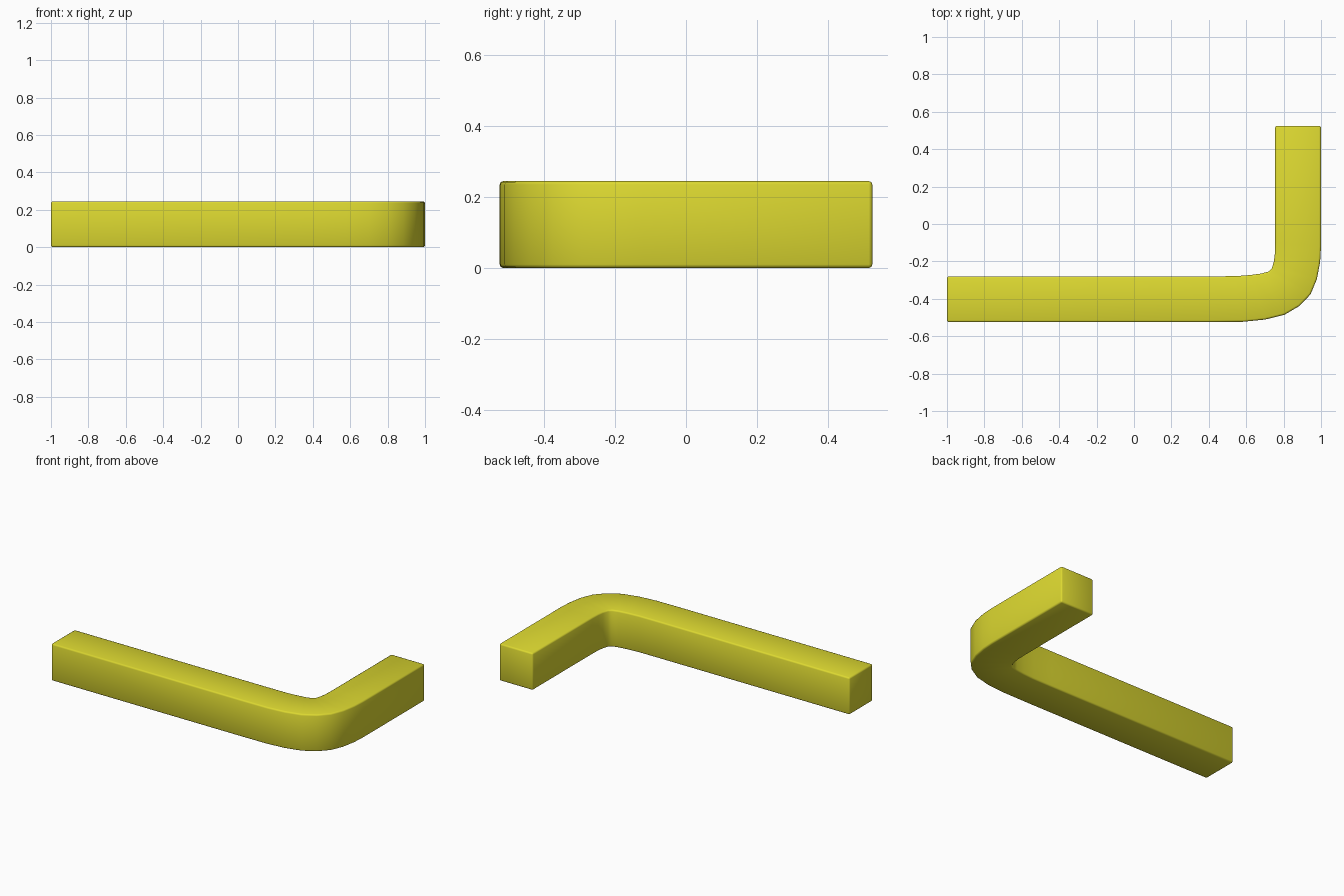
import bpy, bmesh

if "Cube" in bpy.data.objects:
    bpy.data.objects.remove(bpy.data.objects["Cube"])

HEIGHT = 0.245

# Paired outer / inner points of the bent bar, seen from above
outer = [(-1, -0.525), (0.40, -0.525), (0.58, -0.523), (0.70, -0.511), (0.805, -0.485),
         (0.885, -0.438), (0.944, -0.376), (0.978, -0.294), (0.995, -0.203),
         (1.0, -0.12), (1.0, 0.525)]
inner = [(-1, -0.28), (0.40, -0.28), (0.54, -0.279), (0.62, -0.273), (0.68, -0.265),
         (0.72, -0.254), (0.737, -0.237), (0.748, -0.20), (0.753, -0.16),
         (0.755, -0.10), (0.755, 0.525)]

# Square sections joined into one bar
bm = bmesh.new()
rings = []
for (ox, oy), (ix, iy) in zip(outer, inner):
    rings.append([bm.verts.new(p) for p in ((ox, oy, 0), (ix, iy, 0),
                                            (ix, iy, HEIGHT), (ox, oy, HEIGHT))])
for a, b in zip(rings, rings[1:]):
    for i in range(4):
        j = (i + 1) % 4
        bm.faces.new((a[i], a[j], b[j], b[i]))
bm.faces.new(rings[0])
bm.faces.new(rings[-1])
bmesh.ops.recalc_face_normals(bm, faces=bm.faces)

# Narrow rounded edges, but only on the sharp corners
sharp = [e for e in bm.edges if e.calc_face_angle(0) > 1.0]
bmesh.ops.bevel(bm, geom=sharp, offset=0.01, offset_type='OFFSET', segments=2,
                profile=0.5, affect='EDGES', clamp_overlap=True)

mesh = bpy.data.meshes.new("bent_bar")
bm.to_mesh(mesh)
bm.free()
for p in mesh.polygons:
    p.use_smooth = True

bar = bpy.data.objects.new("bent_bar", mesh)
bpy.context.collection.objects.link(bar)

# Yellow finish
yellow = bpy.data.materials.new("yellow")
yellow.diffuse_color = (0.72, 0.69, 0.03, 1)
yellow.use_nodes = True
yellow.node_tree.nodes["Principled BSDF"].inputs["Base Color"].default_value = yellow.diffuse_color
mesh.materials.append(yellow)
